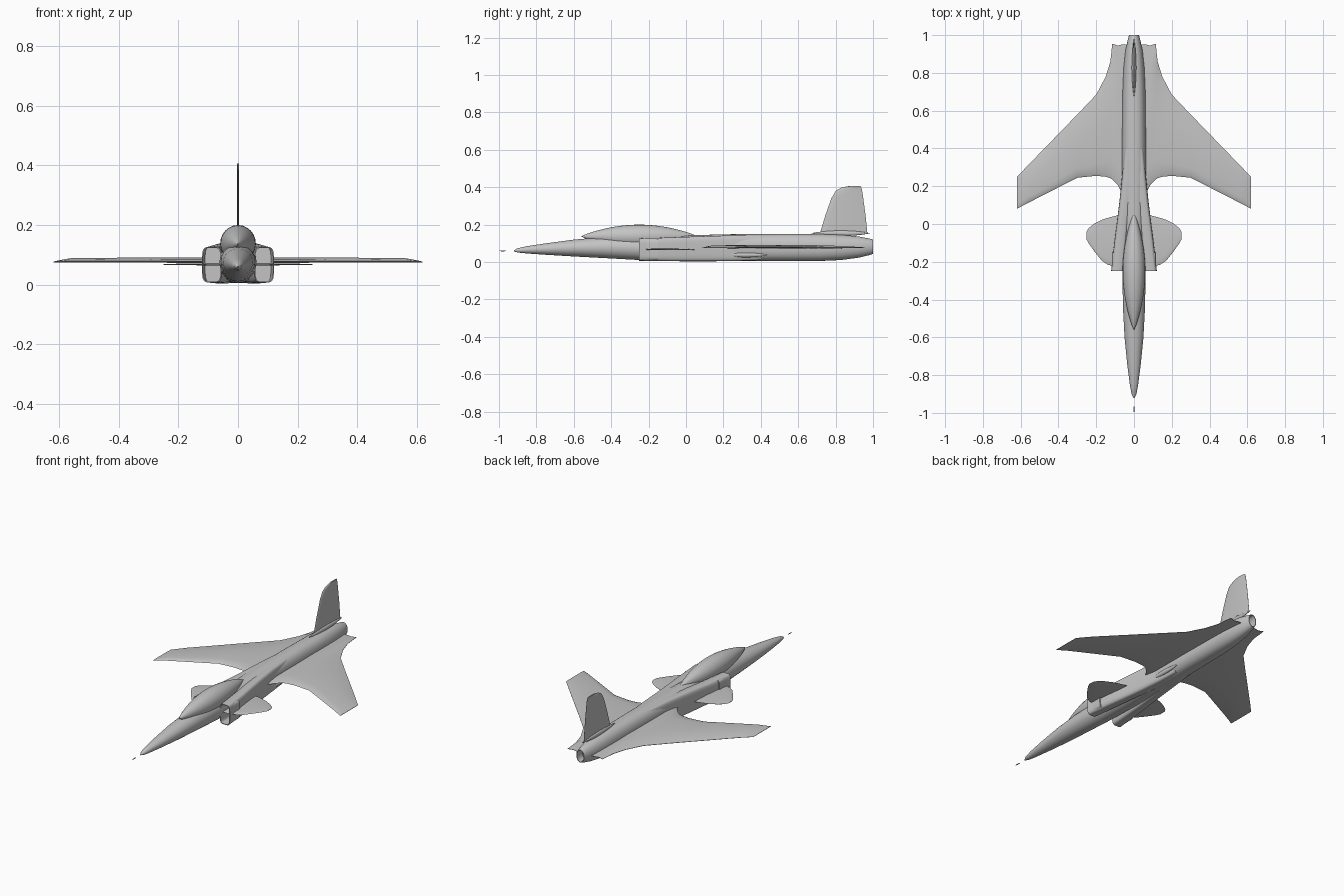
import bpy, bmesh, math

cube = bpy.data.objects.get("Cube")
if cube:
    bpy.data.objects.remove(cube, do_unlink=True)

# One painted metal for the whole aircraft
grey = bpy.data.materials.new("light_grey")
grey.use_nodes = True
colour = (0.55, 0.55, 0.55, 1)
grey.diffuse_color = colour
grey.node_tree.nodes["Principled BSDF"].inputs["Base Color"].default_value = colour


def loft(name, rings, mirror=False, recess_first=0, recess_last=0):
    """Skin a list of closed rings; ends can be sunk in as open ducts."""
    bm = bmesh.new()
    loops = [[bm.verts.new(p) for p in ring] for ring in rings]
    n = len(loops[0])
    for a, b in zip(loops, loops[1:]):
        for i in range(n):
            bm.faces.new((a[i], a[(i + 1) % n], b[(i + 1) % n], b[i]))
    first, last = bm.faces.new(loops[0][::-1]), bm.faces.new(loops[-1])
    bmesh.ops.recalc_face_normals(bm, faces=bm.faces[:])
    for face, depth in ((first, recess_first), (last, recess_last)):
        if depth:
            bmesh.ops.inset_region(bm, faces=[face], thickness=0.004)
            duct = bmesh.ops.extrude_discrete_faces(bm, faces=[face])["faces"][0]
            bmesh.ops.translate(bm, verts=duct.verts[:], vec=(0, depth, 0))
    mesh = bpy.data.meshes.new(name)
    bm.to_mesh(mesh)
    bm.free()
    ob = bpy.data.objects.new(name, mesh)
    bpy.context.collection.objects.link(ob)
    mesh.materials.append(grey)
    if mirror:
        ob.modifiers.new("mirror", "MIRROR").use_mirror_merge = False
    bpy.ops.object.select_all(action="DESELECT")
    ob.select_set(True)
    bpy.context.view_layer.objects.active = ob
    bpy.ops.object.shade_smooth_by_angle(angle=math.radians(35))
    return ob


def section(y, x0, x1, z0, z1, power=2.0, n=32):
    """Rounded cross-section filling a box at station y."""
    ring = []
    for i in range(n):
        a = math.tau * i / n
        c, s = math.cos(a), math.sin(a)
        ring.append(((x0 + x1) / 2 + (x1 - x0) / 2 * math.copysign(abs(c) ** (2 / power), c), y,
                     (z0 + z1) / 2 + (z1 - z0) / 2 * math.copysign(abs(s) ** (2 / power), s)))
    return ring


def spindle(name, y0, y1, x, z, rx, rz, mirror=False, steps=16):
    """Streamlined pod pointed at both ends."""
    rings = []
    for i in range(steps + 1):
        t = i / steps
        k = max(math.sin(math.pi * t) ** 0.8, 0.01)
        rings.append(section(y0 + (y1 - y0) * t, x - rx * k, x + rx * k, z - rz * k, z + rz * k, n=24))
    return loft(name, rings, mirror)


def rib(lead, trail, low, high):
    """Thin wing section as (chord position, height) pairs."""
    upper = ((0, 0.3), (0.04, 0.7), (0.15, 1), (0.6, 1), (0.85, 0.7), (1, 0.3))
    lower = ((1, 0.2), (0.7, 0), (0.1, 0))
    return [(lead + (trail - lead) * t, low + (high - low) * h) for t, h in upper + lower]


def wing_panel(name, stations):
    """Mirrored pair of panels from (x, leading y, trailing y, low z, high z)."""
    return loft(name, [[(x, y, z) for y, z in rib(a, b, lo, hi)]
                       for x, a, b, lo, hi in stations], mirror=True)


# Fuselage: station, half-width, bottom, top, squareness
body = [(-0.92, 0.003, 0.057, 0.063, 2), (-0.9, 0.013, 0.051, 0.074, 2),
        (-0.85, 0.022, 0.046, 0.085, 2), (-0.75, 0.035, 0.039, 0.1, 2),
        (-0.6, 0.05, 0.03, 0.12, 2), (-0.45, 0.058, 0.022, 0.133, 2),
        (-0.25, 0.062, 0.011, 0.139, 2), (0, 0.062, 0.006, 0.143, 2.2),
        (0.25, 0.064, 0.005, 0.149, 2.5), (0.5, 0.063, 0.005, 0.151, 2.5),
        (0.72, 0.06, 0.006, 0.15, 2.4), (0.83, 0.055, 0.011, 0.146, 2.2),
        (0.92, 0.045, 0.023, 0.137, 2.1), (0.98, 0.032, 0.037, 0.126, 2),
        (1, 0.026, 0.044, 0.12, 2)]
loft("fuselage", [section(y, -w, w, lo, hi, p) for y, w, lo, hi, p in body], recess_last=-0.05)
spindle("nose_probe", -1, -0.96, 0, 0.06, 0.003, 0.003, steps=6)
spindle("canopy", -0.56, 0.06, 0, 0.137, 0.06, 0.063, steps=24)

# Side intakes blending back into the body
ducts = [(-0.25, 0.055, 0.121, 0.007, 0.127), (-0.1, 0.04, 0.105, 0.005, 0.131),
         (0, 0.03, 0.092, 0.004, 0.135), (0.12, 0.015, 0.077, 0.004, 0.139),
         (0.25, 0, 0.064, 0.005, 0.143), (0.4, 0, 0.05, 0.01, 0.143)]
loft("intakes", [section(*d, power=4.5) for d in ducts], mirror=True, recess_first=0.1)
spindle("lower_fairings", 0.2, 0.44, 0.056, 0.038, 0.012, 0.013, mirror=True)

# Forward-swept wings with long trailing strakes
wing_panel("wings", [
    (0.04, 0.13, 0.95, 0.072, 0.091), (0.065, 0.165, 0.95, 0.072, 0.091),
    (0.085, 0.205, 0.945, 0.072, 0.091), (0.115, 0.235, 0.955, 0.073, 0.091),
    (0.125, 0.243, 0.86, 0.073, 0.091), (0.15, 0.25, 0.78, 0.073, 0.091),
    (0.2, 0.255, 0.685, 0.073, 0.091), (0.3, 0.245, 0.58, 0.074, 0.091),
    (0.56, 0.112, 0.312, 0.075, 0.089), (0.6, 0.091, 0.27, 0.075, 0.082),
    (0.62, 0.08, 0.25, 0.075, 0.077)])
wing_panel("canards", [
    (0.04, -0.23, 0.05, 0.064, 0.072), (0.1, -0.225, 0.043, 0.064, 0.072),
    (0.14, -0.215, 0.032, 0.065, 0.071), (0.17, -0.195, 0.022, 0.065, 0.071),
    (0.21, -0.145, 0.002, 0.066, 0.07), (0.24, -0.102, -0.022, 0.066, 0.07),
    (0.252, -0.08, -0.042, 0.067, 0.069)])

# Tail fin standing on a slim spine fairing
fin = [(0.15, 0.715, 0.97), (0.25, 0.745, 0.96), (0.34, 0.777, 0.948),
       (0.38, 0.8, 0.942), (0.398, 0.83, 0.938), (0.406, 0.87, 0.932)]
loft("tail_fin", [[(h, y, z) for y, h in rib(a, b, -0.0035, 0.0035)] for z, a, b in fin])
spindle("fin_fairing", 0.67, 0.985, 0, 0.154, 0.012, 0.015)
